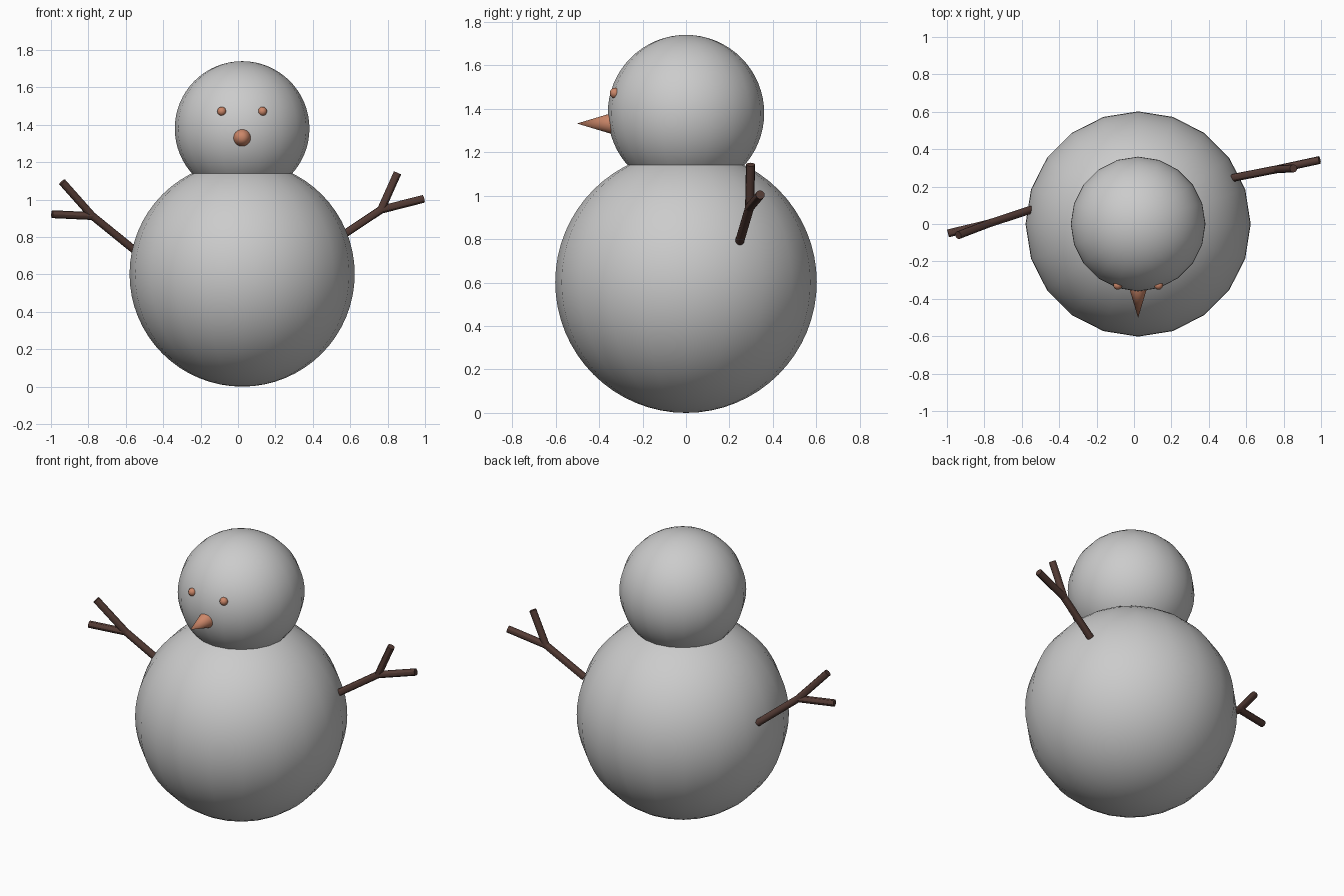
import bpy
from mathutils import Vector

if "Cube" in bpy.data.objects:
    bpy.data.objects.remove(bpy.data.objects["Cube"])

CX = 0.022  # axis of body and head


def material(name, color):
    m = bpy.data.materials.new(name)
    m.diffuse_color = color
    m.use_nodes = True
    m.node_tree.nodes["Principled BSDF"].inputs["Base Color"].default_value = m.diffuse_color
    return m


carrot = material("carrot_orange", (0.6, 0.24, 0.14, 1))
bark = material("bark_brown", (0.09, 0.045, 0.036, 1))


def finish(name, mat=None):
    ob = bpy.context.object
    ob.name = name
    if mat:
        ob.data.materials.append(mat)
    bpy.ops.object.shade_smooth_by_angle()
    return ob


def ball(name, loc, r, segs, rings, mat=None):
    bpy.ops.mesh.primitive_uv_sphere_add(segments=segs, ring_count=rings, radius=r, location=loc)
    return finish(name, mat)


def stick(name, a, b, r=0.021):
    a, b = Vector(a), Vector(b)
    d = b - a
    bpy.ops.mesh.primitive_cylinder_add(vertices=12, radius=r, depth=d.length, location=(a + b) / 2,
                                        rotation=d.to_track_quat('Z', 'Y').to_euler())
    return finish(name, bark)


# Snow balls
ball("body", (CX, 0, 0.602), 0.602, 20, 32)
ball("head", (CX, 0, 1.38), 0.36, 20, 32)

# Eyes
for side, label in ((-1, "left"), (1, "right")):
    ball(label + "_eye", (CX + side * 0.109, -0.327, 1.472), 0.024, 16, 10, carrot)

# Pointed nose
bpy.ops.mesh.primitive_cone_add(vertices=20, radius1=0.048, radius2=0, depth=0.16,
                                location=(CX, -0.422, 1.332), rotation=(1.5708, 0, 0))
finish("nose", carrot)

# Forked stick arms: shoulder, fork, two tips
arms = {
    "right": ((0.53, 0.247, 0.79), (0.765, 0.293, 0.946), (0.853, 0.297, 1.143), (0.992, 0.342, 1.004)),
    "left": ((-0.55, 0.077, 0.727), (-0.778, 0.002, 0.912), (-0.94, -0.06, 1.094), (-0.994, -0.05, 0.922)),
}
for label, (shoulder, fork, tip_a, tip_b) in arms.items():
    stick(label + "_arm", shoulder, fork)
    stick(label + "_upper_twig", fork, tip_a)
    stick(label + "_lower_twig", fork, tip_b)
